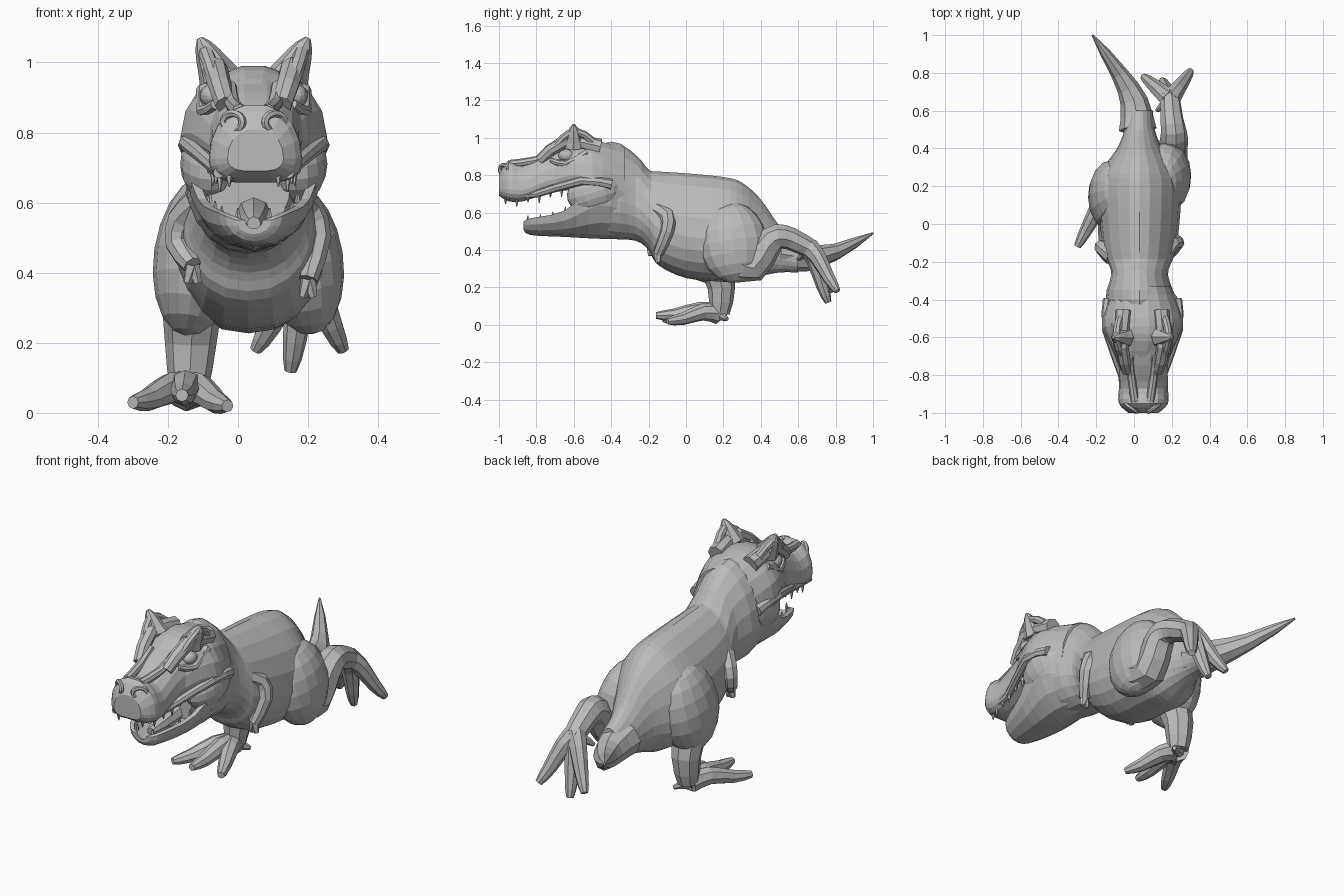
import bpy, bmesh, math
from mathutils import Vector, Matrix

if "Cube" in bpy.data.objects:
    bpy.data.objects.remove(bpy.data.objects["Cube"])

GREY = (0.5, 0.5, 0.5, 1)
hide = bpy.data.materials.new("grey hide")
hide.use_nodes = True
hide.diffuse_color = GREY
shader = hide.node_tree.nodes["Principled BSDF"]
shader.inputs["Base Color"].default_value = GREY
HEAD_MIDDLE = 0.045
BODY_MIDDLE = 0.03


def finish(name, mesh_builder):
    bmesh.ops.recalc_face_normals(mesh_builder, faces=mesh_builder.faces)
    mesh = bpy.data.meshes.new(name)
    mesh_builder.to_mesh(mesh)
    mesh_builder.free()
    mesh.materials.append(hide)
    part = bpy.data.objects.new(name, mesh)
    bpy.context.collection.objects.link(part)


def spline(rows, steps):
    """Catmull-Rom interpolation through rows of any length."""
    last = len(rows) - 1
    result = []
    for index in range(last):
        before, start, end, after = (
            Vector(rows[min(max(index + shift, 0), last)]) for shift in (-1, 0, 1, 2))
        leaving, arriving = (end - before) / 2, (after - start) / 2
        for step in range(steps):
            t = step / steps
            blend = t * t * (3 - 2 * t)
            result.append(start * (1 - blend) + end * blend
                          + leaving * t * (1 - t) ** 2 - arriving * t * t * (1 - t))
    return result + [Vector(rows[last])]


def bridge(name, rings):
    """Skin a row of rings with quads and close both ends."""
    builder = bmesh.new()
    loops = [[builder.verts.new(point) for point in ring] for ring in rings]
    for near, far in zip(loops, loops[1:]):
        for i in range(len(near)):
            builder.faces.new((near[i - 1], near[i], far[i], far[i - 1]))
    builder.faces.new(loops[0])
    builder.faces.new(loops[-1])
    finish(name, builder)


def signed_power(value, power):
    return math.copysign(abs(value) ** power, value)


def hull(name, rows, middle, widest, top_power, low_power, sides=18):
    """Rows: y, half width, bottom, top. Widest is the share of the height."""
    rings = []
    for y, half, bottom, top in spline(rows, 3):
        waist = bottom + widest * (top - bottom)
        ring = []
        for k in range(sides):
            angle = math.tau * k / sides
            c, s = math.cos(angle), math.sin(angle)
            x = middle + half * signed_power(c, top_power if s > 0 else low_power)
            z = waist + s * (top - waist if s > 0 else waist - bottom)
            ring.append((x, y, z))
        rings.append(ring)
    bridge(name, rings)


def limb(name, points, thick, thin, sides=8):
    """Tapered tube along a smooth path."""
    path = spline(points, 2)
    last = len(path) - 1
    side = None
    rings = []
    for i, point in enumerate(path):
        along = (path[min(i + 1, last)] - path[max(i - 1, 0)]).normalized()
        side = along.orthogonal() if side is None else side - along * side.dot(along)
        side.normalize()
        other = along.cross(side)
        radius = thin + (thick - thin) * (1 - i / last) ** 0.8
        angles = [math.tau * k / sides for k in range(sides)]
        rings.append([point + radius * (side * math.cos(a) + other * math.sin(a)) for a in angles])
    bridge(name, rings)


def ball(name, centre, radii, tilt=0, lean=0):
    builder = bmesh.new()
    placement = (Matrix.Translation(centre) @ Matrix.Rotation(lean, 4, 'Y')
                 @ Matrix.Rotation(tilt, 4, 'X') @ Matrix.Diagonal((*radii, 1)))
    bmesh.ops.create_uvsphere(builder, u_segments=16, v_segments=10, radius=1, matrix=placement)
    finish(name, builder)


def foot(label, ankle, tips, spur):
    """Three toes arched from the ankle to their tips, and a small rear toe."""
    ankle = Vector(ankle)
    for place, tip in zip(("inner", "middle", "outer"), tips):
        tip = Vector(tip)
        arch = Vector((0, 0, 0.02))
        points = [ankle, ankle.lerp(tip, 0.3) + arch, ankle.lerp(tip, 0.7), tip]
        limb(f"{label}_{place}_toe", points, 0.056, 0.018)
    limb(label + "_rear_toe", [ankle, spur], 0.035, 0.01)


def arm(label, points):
    limb(label + "_arm", points, 0.05, 0.028)
    hand = Vector(points[-1])
    for place, spread in (("inner", -0.015), ("outer", 0.015)):
        limb(f"{label}_{place}_finger", [hand, hand + Vector((spread, 0, -0.05))], 0.022, 0.012, sides=6)


# Torso with neck, then the tail
hull("torso", [
    (-.6, .12, .5, .9), (-.4, .18, .46, .98), (-.27, .15, .45, .91), (-.2, .17, .4, .83),
    (-.15, .19, .32, .82), (0, .21, .25, .81), (.2, .22, .23, .79), (.3, .19, .23, .76),
    (.4, .12, .26, .67), (.5, .08, .28, .53), (.6, .07, .28, .46)],
    BODY_MIDDLE, widest=0.4, top_power=1.2, low_power=0.9, sides=20)
limb("tail", [(.02, .5, .38), (0, .65, .36), (-.08, .8, .39), (-.22, 1, .49)], 0.1, 0.005)

# Skull and snout
hull("skull", [(-.77, .11, .69, .9), (-.62, .18, .72, .98), (-.5, .21, .69, .99), (-.33, .15, .6, .95)],
     HEAD_MIDDLE, widest=0.3, top_power=1.05, low_power=0.7)
hull("snout", [(-1, .08, .69, .81), (-.95, .13, .66, .88), (-.87, .13, .66, .86), (-.75, .13, .7, .92),
               (-.62, .15, .74, .97)],
     HEAD_MIDDLE + 0.005, widest=0.3, top_power=0.8, low_power=0.5)

# Lower jaw: a trough with a hollow upper side
jaw_rings = []
half_turn = [math.pi * k / 8 for k in range(9)]
for y, half, bottom, rim in spline([
        (-.87, .05, .51, .55), (-.83, .1, .48, .57), (-.65, .16, .47, .61), (-.46, .2, .46, .75),
        (-.31, .14, .46, .68)], 3):
    depth, inside = rim - bottom, half - 0.025
    outer = [(HEAD_MIDDLE - half * math.cos(a), y, rim - depth * math.sin(a)) for a in half_turn]
    inner = [(HEAD_MIDDLE + inside * math.cos(a), y, rim - depth * math.sin(a) * 0.6) for a in half_turn]
    jaw_rings.append(outer + inner)
bridge("lower_jaw", jaw_rings)
limb("tongue", [(HEAD_MIDDLE, -.55, .57), (HEAD_MIDDLE, -.7, .55), (HEAD_MIDDLE, -.8, .54)], 0.055, 0.02)

# Paired head details
for sign, label in ((1, "left"), (-1, "right")):
    def at(x, y, z):
        return (HEAD_MIDDLE + sign * x, y, z)

    limb(label + "_brow", [at(.08, -.78, .88), at(.11, -.65, .98), at(.1, -.46, .95)], 0.03, 0.045)
    limb(label + "_brow_horn", [at(.1, -.6, .96), at(.13, -.6, 1.02), at(.155, -.6, 1.07)], 0.06, 0.008)
    limb(label + "_horn_crest", [at(.11, -.7, .95), at(.14, -.6, 1.04), at(.12, -.5, .98)], 0.022, 0.022)
    limb(label + "_lower_lid", [at(.11, -.72, .88), at(.145, -.64, .86), at(.14, -.53, .92)], 0.015, 0.025)
    ball(label + "_eye", at(.12, -.64, .905), (.034, .042, .033))
    ball(label + "_jowl", at(.12, -.49, .71), (.09, .15, .11), tilt=0.3)
    limb(label + "_upper_lip", [at(.1, -.96, .685), at(.11, -.8, .7), at(.19, -.56, .77), at(.18, -.4, .75)],
         0.016, 0.03)
    limb(label + "_snout_ridge", [at(.04, -.94, .86), at(.06, -.8, .88), at(.07, -.7, .93)], 0.022, 0.022)

    # Nostril rim
    rim = []
    for k in range(9):
        across, height = math.cos(math.tau * k / 8), math.sin(math.tau * k / 8)
        rim.append(at(0.06 + 0.028 * across, -0.975 + 0.02 * across, 0.83 + 0.025 * height))
    limb(label + "_nostril", rim, 0.011, 0.011, sides=6)

    # Teeth follow the curve of each jaw
    for k in range(6):
        t = k / 5
        length = 0.042 if k % 2 else 0.025
        x, y, z = 0.07 + 0.06 * math.sqrt(t), -0.965 + 0.3 * t, 0.68 + 0.055 * t * t
        limb(f"{label}_upper_tooth_{k + 1}", [at(x, y, z), at(x, y, z - 0.01 - length)], 0.011, 0.002, sides=5)
    for k in range(4):
        t = k / 3
        x, y, z = 0.045 + 0.08 * math.sqrt(t), -0.845 + 0.2 * t, 0.555 + 0.045 * t * t
        limb(f"{label}_lower_tooth_{k + 1}", [at(x, y, z), at(x, y, z + 0.03)], 0.009, 0.002, sides=5)

# Arms
arm("left", [(.15, -.17, .62), (.2, -.1, .58), (.23, -.1, .5), (.2, -.15, .38)])
arm("right", [(-.11, -.17, .6), (-.16, -.13, .55), (-.17, -.13, .48), (-.13, -.19, .42)])

# Standing right leg
ball("right_thigh", (-.115, .15, .45), (.125, .19, .235), tilt=-0.15, lean=0.15)
limb("right_shin", [(-.13, .15, .33), (-.135, .19, .2), (-.14, .18, .06)], 0.09, 0.052)
foot("right", (-.145, .17, .06), [(-.03, -.1, .02), (-.16, -.16, .05), (-.3, -.12, .03)], (-.08, .22, .03))

# Trailing left leg
ball("left_thigh", (.18, .25, .44), (.12, .185, .22), tilt=0.15, lean=-0.15)
limb("left_shin", [(.2, .27, .33), (.2, .36, .31), (.21, .44, .43), (.21, .49, .47), (.2, .56, .46),
                   (.19, .68, .4)], 0.09, 0.05)
foot("left", (.19, .66, .41), [(.05, .78, .18), (.15, .76, .12), (.3, .81, .18)], (.12, .6, .35))
